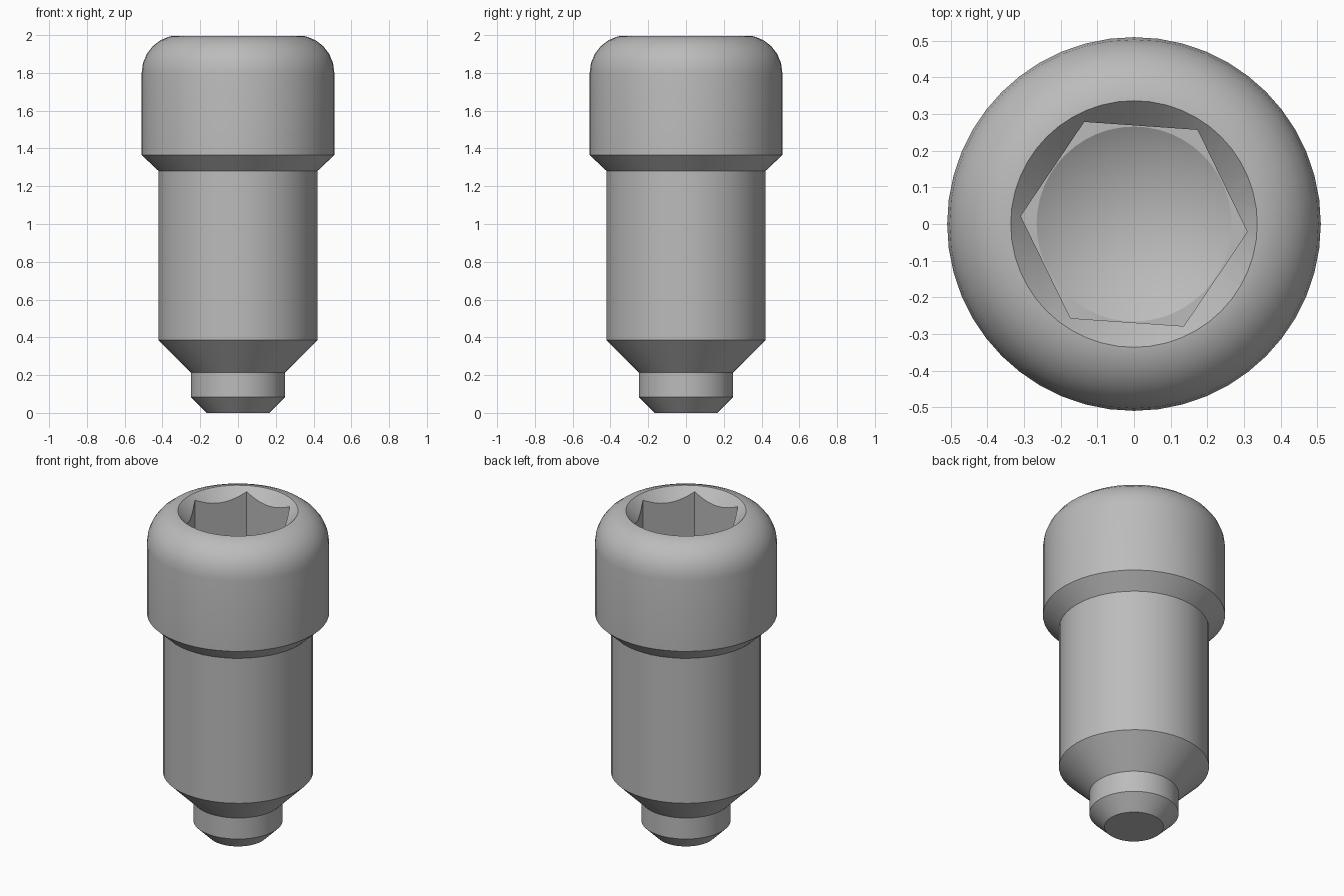
import bpy, bmesh, math
from mathutils import Matrix

cube = bpy.data.objects.get("Cube")
if cube:
    bpy.data.objects.remove(cube, do_unlink=True)

SEGMENTS = 48

steel = bpy.data.materials.new("plain_steel_grey")
steel.use_nodes = True
GREY = (0.5, 0.5, 0.5, 1)
steel.diffuse_color = GREY
steel.node_tree.nodes["Principled BSDF"].inputs["Base Color"].default_value = GREY


def add_object(name, bm):
    bmesh.ops.recalc_face_normals(bm, faces=bm.faces)
    mesh = bpy.data.meshes.new(name)
    bm.to_mesh(mesh)
    bm.free()
    mesh.materials.append(steel)
    obj = bpy.data.objects.new(name, mesh)
    bpy.context.collection.objects.link(obj)
    return obj


def lathe(name, profile):
    """Solid of revolution from (radius, z) points starting and ending on the axis."""
    bm = bmesh.new()
    verts = [bm.verts.new((r, 0, z)) for r, z in profile]
    edges = [bm.edges.new(pair) for pair in zip(verts, verts[1:])]
    bmesh.ops.spin(bm, geom=verts + edges, cent=(0, 0, 0), axis=(0, 0, 1),
                   angle=math.tau, steps=SEGMENTS, use_merge=True)
    bmesh.ops.remove_doubles(bm, verts=bm.verts, dist=1e-5)
    return add_object(name, bm)


# Stepped body: pilot tip, shank, chamfered head with rounded shoulder
FILLET = 0.2
shoulder = [(0.31 + FILLET * math.cos(a), 1.8 + FILLET * math.sin(a))
            for a in (math.radians(15 * i) for i in range(7))]
body = lathe("socket_head_screw", [
    (0, 0), (0.165, 0), (0.25, 0.085), (0.25, 0.215), (0.42, 0.385),
    (0.42, 1.28), (0.51, 1.365)] + shoulder + [(0, 2)])

# Hexagonal socket, turned slightly
bm = bmesh.new()
bmesh.ops.create_cone(bm, cap_ends=True, segments=6, radius1=0.31, radius2=0.31, depth=0.6,
                      matrix=Matrix.Translation((0, 0, 1.88)) @ Matrix.Rotation(math.radians(-4 + 30), 4, "Z"))
# Put a corner near +x whatever the start angle of the primitive
corner = max((v.co for v in bm.verts), key=lambda c: c.x)
turn = math.radians(-4) - math.atan2(corner.y, corner.x)
bmesh.ops.rotate(bm, verts=bm.verts, cent=(0, 0, 0), matrix=Matrix.Rotation(turn, 3, "Z"))
hex_cutter = add_object("hex_cutter", bm)

# Countersunk rim and conical socket floor
rim_cutter = lathe("rim_cutter", [(0, 1.66), (0.36, 2.02), (0, 2.02)])
floor_cutter = lathe("floor_cutter", [(0, 1.425), (0.266, 1.58), (0.2, 1.7), (0, 1.7)])

bpy.ops.object.select_all(action="DESELECT")
bpy.context.view_layer.objects.active = body
body.select_set(True)
for cutter in (hex_cutter, rim_cutter, floor_cutter):
    cut = body.modifiers.new(cutter.name, "BOOLEAN")
    cut.operation = "DIFFERENCE"
    cut.solver = "EXACT"
    cut.object = cutter
    bpy.ops.object.modifier_apply(modifier=cut.name)
    bpy.data.objects.remove(cutter, do_unlink=True)

bpy.ops.object.shade_smooth_by_angle(angle=math.radians(28))
